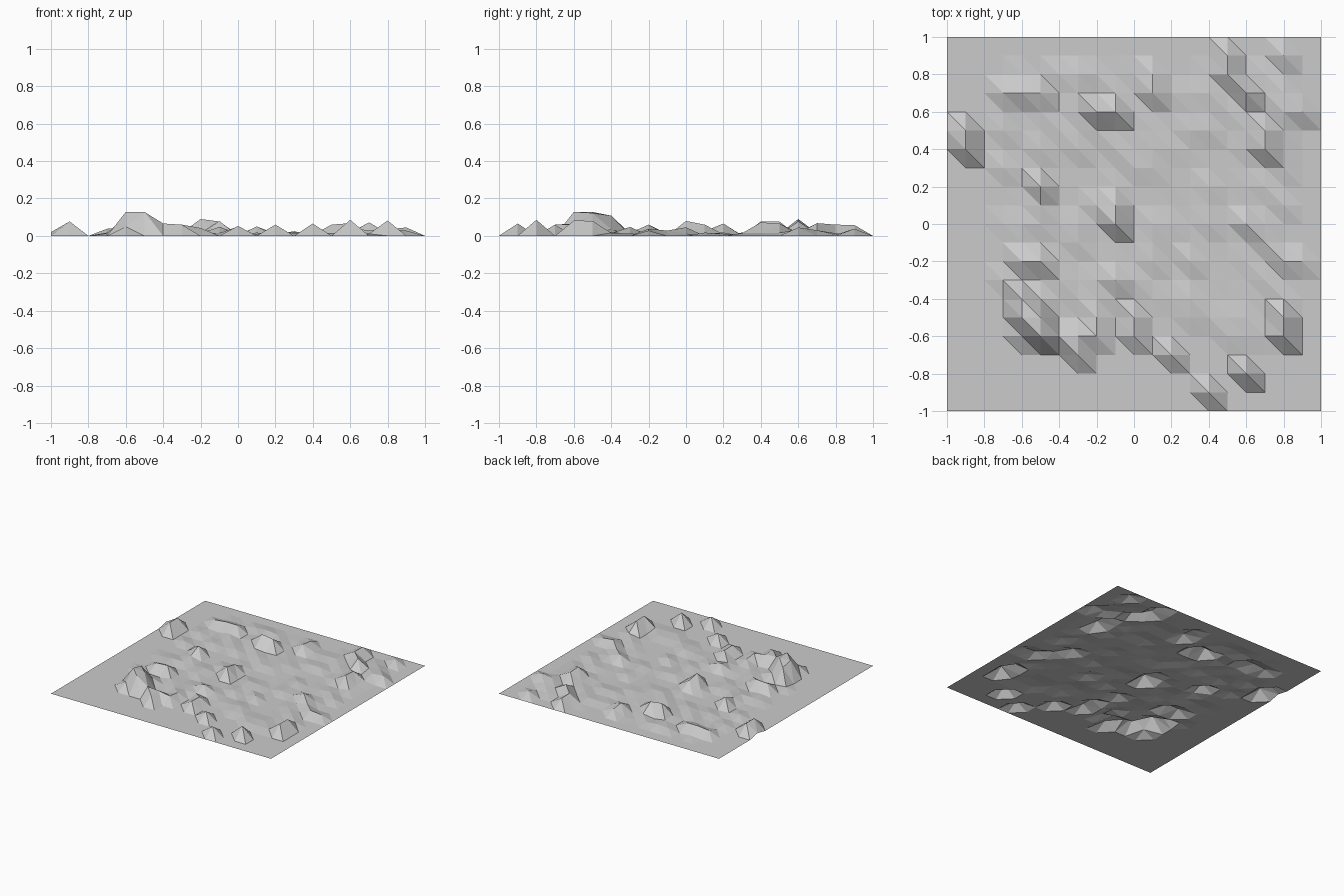
import bpy, bmesh, random

if "Cube" in bpy.data.objects:
    bpy.data.objects.remove(bpy.data.objects["Cube"])

random.seed(4)
N, STEP = 20, 0.1

# Hills by grid row: y index -> {x index: height in thousandths}, indices are tenths
HILLS = {
    9: {5: 58, 8: 38},
    8: {5: 60, 1: 38, -3: 22},
    7: {-7: 38, -6: 48, -5: 48, 1: 50, 6: 68, 8: 30},
    6: {-2: 90, -1: 77, 8: 35, 9: 45},
    5: {-10: 20, -9: 76, 7: 66},
    4: {-9: 77, 7: 72},
    2: {-5: 66},
    1: {-1: 60, -5: 25},
    0: {-1: 80, 6: 46},
    -1: {7: 28},
    -2: {-6: 55, -5: 60, 3: 25, 8: 38, 9: 28},
    -3: {-1: 48},
    -4: {-6: 108, -5: 35, 3: 22},
    -5: {-6: 128, -5: 122, 0: 50, -2: 32, 8: 80},
    -6: {-6: 50, -5: 128, -4: 66, -3: 60, -2: 42, 0: 53, 8: 82},
    -7: {-3: 60, 2: 60},
    -8: {6: 86},
    -9: {4: 66},
}


def height(x, y):
    """Hill height, or a faint ripple on the open middle ground."""
    h = HILLS.get(y, {}).get(x)
    if h is not None:
        return h / 1000
    if -7 <= x <= 8 and -6 <= y <= 8:
        return max(0.0, random.uniform(-0.012, 0.018))
    return 0.0


# Terrain sheet: one open triangulated grid with a consistent diagonal
bm = bmesh.new()
half = N // 2
rows = [[bm.verts.new((x * STEP, y * STEP, height(x, y)))
         for x in range(-half, half + 1)] for y in range(-half, half + 1)]
for j in range(N):
    for i in range(N):
        sw, se = rows[j][i], rows[j][i + 1]
        nw, ne = rows[j + 1][i], rows[j + 1][i + 1]
        bm.faces.new((sw, se, nw))
        bm.faces.new((se, ne, nw))

mesh = bpy.data.meshes.new("terrain")
bm.to_mesh(mesh)
bm.free()
terrain = bpy.data.objects.new("terrain", mesh)
bpy.context.collection.objects.link(terrain)
